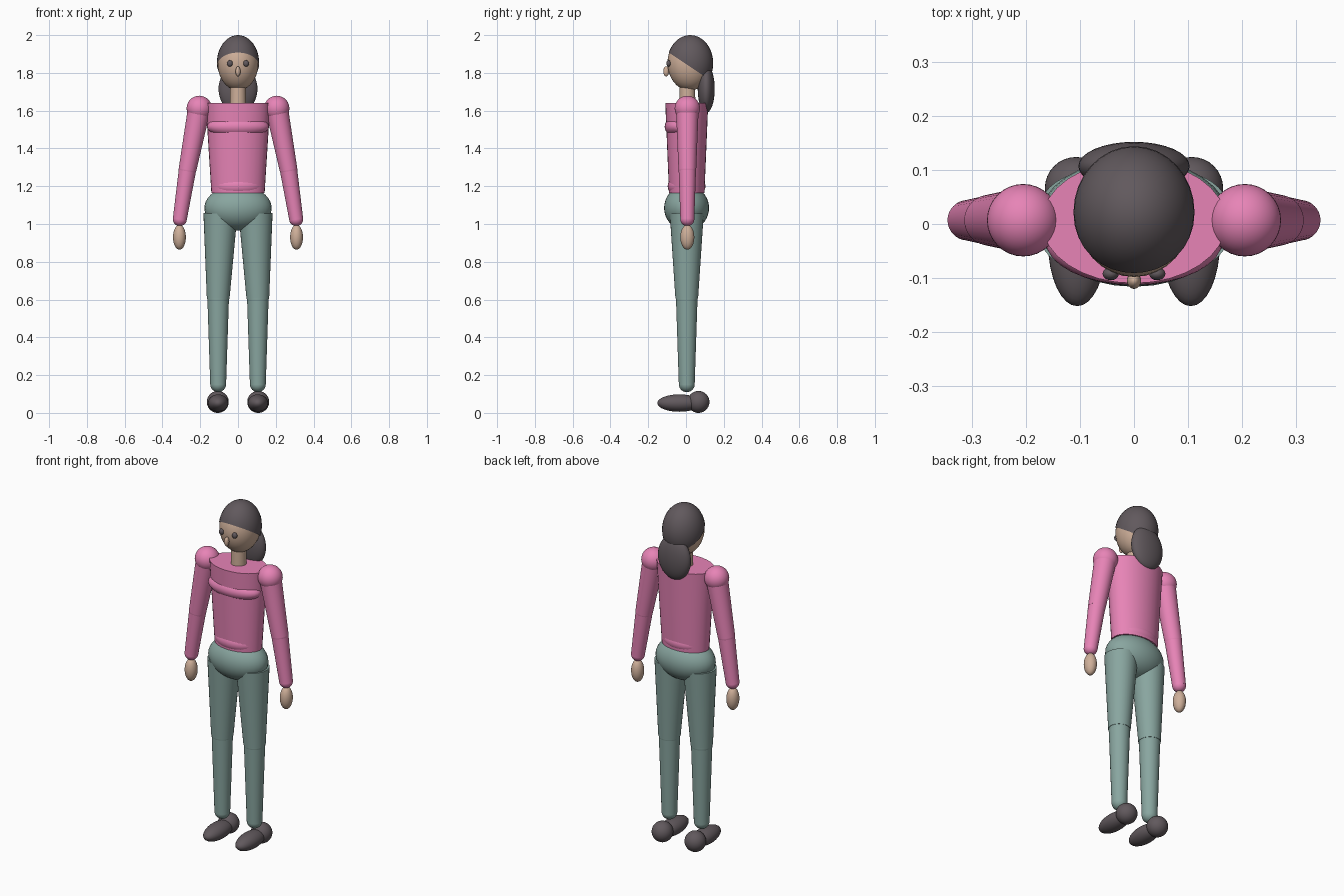
import bpy, bmesh, math
from mathutils import Vector, Matrix

if "Cube" in bpy.data.objects:
    bpy.data.objects.remove(bpy.data.objects["Cube"])

Y0 = 0.007  # body axis


def material(name, rgb):
    m = bpy.data.materials.new(name)
    m.diffuse_color = (*rgb, 1)
    m.use_nodes = True
    m.node_tree.nodes["Principled BSDF"].inputs["Base Color"].default_value = m.diffuse_color
    return m


PINK = material("pink", (0.80, 0.23, 0.47))
GREEN = material("green", (0.25, 0.38, 0.35))
SKIN = material("skin", (0.62, 0.43, 0.32))
DARK = material("dark", (0.12, 0.10, 0.11))


def finish(bm, name, mat):
    me = bpy.data.meshes.new(name)
    bm.to_mesh(me)
    bm.free()
    ob = bpy.data.objects.new(name, me)
    bpy.context.collection.objects.link(ob)
    me.materials.append(mat)
    bpy.ops.object.select_all(action='DESELECT')
    bpy.context.view_layer.objects.active = ob
    ob.select_set(True)
    bpy.ops.object.shade_smooth_by_angle(angle=math.radians(40))
    return ob


def ellipsoid(name, centre, radii, mat, plane=None):
    bm = bmesh.new()
    bmesh.ops.create_uvsphere(bm, u_segments=32, v_segments=20, radius=1)
    bm.transform(Matrix.Translation(centre) @ Matrix.Diagonal((*radii, 1)))
    if plane:  # keep only what lies on the normal side
        bmesh.ops.bisect_plane(bm, geom=bm.verts[:] + bm.edges[:] + bm.faces[:],
                               plane_co=plane[0], plane_no=plane[1], clear_inner=True)
    return finish(bm, name, mat)


def limb(name, start, end, r1, r2, mat, flat=1.0):
    a, b = Vector(start), Vector(end)
    d = b - a
    bm = bmesh.new()
    bmesh.ops.create_cone(bm, cap_ends=True, segments=32, radius1=r1, radius2=r2, depth=d.length)
    turn = Vector((0, 0, 1)).rotation_difference(d).to_matrix().to_4x4()
    bm.transform(Matrix.Translation((a + b) / 2) @ turn @ Matrix.Diagonal((1, flat, 1, 1)))
    return finish(bm, name, mat)


# Head, hair and face
ellipsoid("head", (0, 0.020, 1.852), (0.108, 0.118, 0.145), SKIN)
ellipsoid("hair_cap", (0, 0.022, 1.852), (0.112, 0.122, 0.148), DARK,
          ((0, 0, 1.847), (0, 0.667, 1)))
ellipsoid("ponytail", (0, 0.107, 1.715), (0.103, 0.045, 0.127), DARK)
ellipsoid("nose", (0, -0.105, 1.808), (0.013, 0.015, 0.027), SKIN)
limb("neck", (0, Y0, 1.60), (0, Y0, 1.74), 0.043, 0.041, SKIN)

# Torso
limb("torso", (0, 0.004, 1.165), (0, 0.004, 1.64), 0.141, 0.171, PINK, 0.665)
ellipsoid("chest", (0, -0.030, 1.515), (0.164, 0.083, 0.060), PINK)
ellipsoid("waist", (0, 0.003, 1.20), (0.138, 0.1, 0.07), PINK)
ellipsoid("pelvis", (0, 0.003, 1.085), (0.178, 0.119, 0.12), GREEN)

for side, s in (("left", 1), ("right", -1)):
    ellipsoid(side + "_eye", (s * 0.043, -0.092, 1.85), (0.015, 0.012, 0.017), DARK)

    # Arm
    shoulder, elbow, wrist = [(s * x, Y0, z) for x, z in
                              ((0.205, 1.612), (0.267, 1.29), (0.308, 1.026))]
    ellipsoid(side + "_shoulder", shoulder, (0.067,) * 3, PINK)
    limb(side + "_upper_arm", shoulder, elbow, 0.060, 0.047, PINK)
    ellipsoid(side + "_elbow", elbow, (0.047,) * 3, PINK)
    limb(side + "_forearm", elbow, wrist, 0.046, 0.037, PINK)
    ellipsoid(side + "_wrist", wrist, (0.037,) * 3, PINK)
    ellipsoid(side + "_hand", (s * 0.310, Y0, 0.930), (0.034, 0.037, 0.066), SKIN)

    # Leg
    hip, knee, ankle = [(s * x, Y0 - 0.003, z) for x, z in
                        ((0.093, 1.055), (0.105, 0.605), (0.105, 0.152))]
    limb(side + "_thigh", hip, knee, 0.090, 0.060, GREEN)
    ellipsoid(side + "_knee", knee, (0.058,) * 3, GREEN)
    limb(side + "_shin", knee, ankle, 0.057, 0.042, GREEN)
    ellipsoid(side + "_ankle", ankle, (0.042,) * 3, GREEN)

    # Shoe
    ellipsoid(side + "_heel", (s * 0.107, 0.066, 0.058), (0.058,) * 3, DARK)
    ellipsoid(side + "_toe", (s * 0.105, -0.035, 0.052), (0.054, 0.117, 0.046), DARK)
